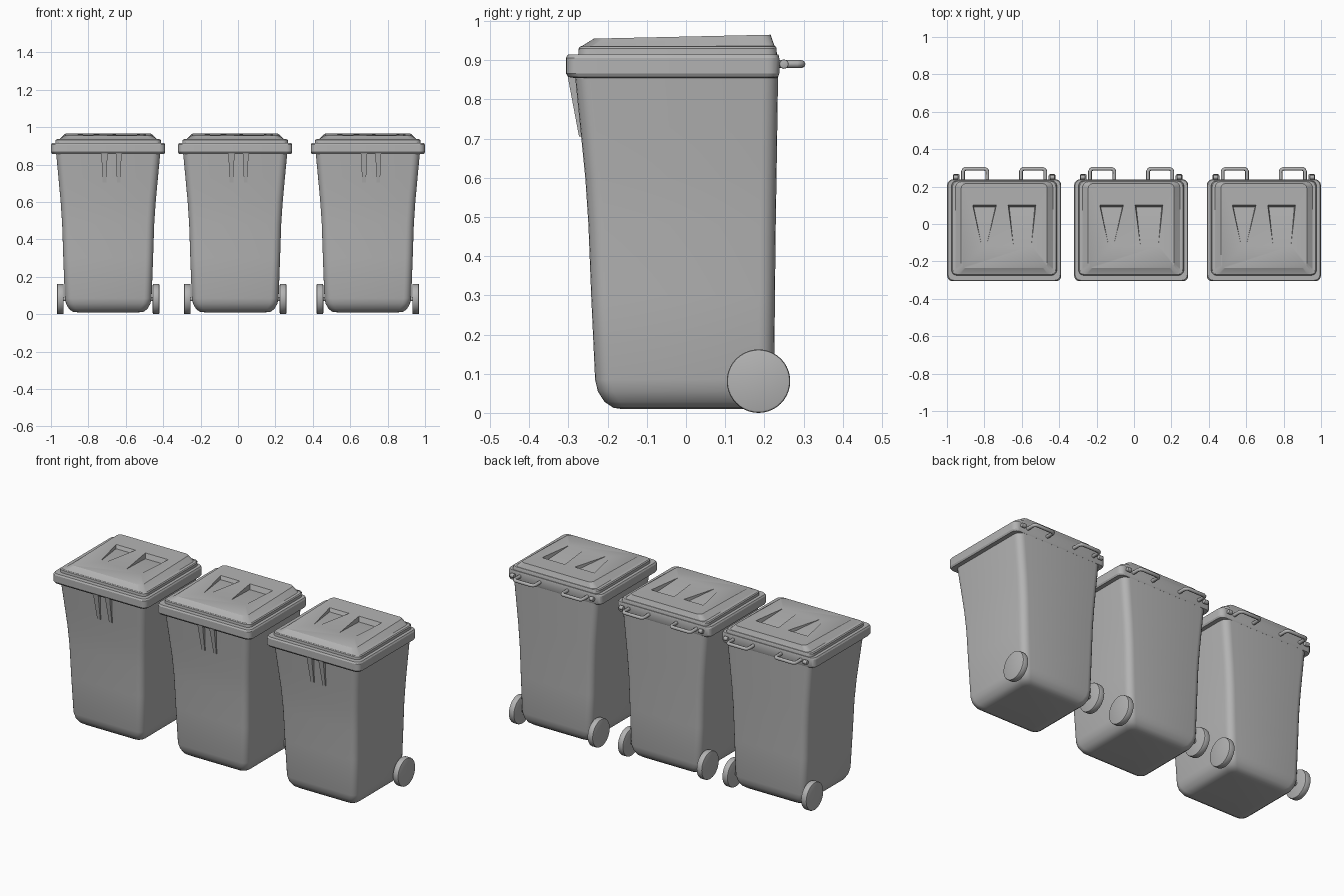
import bpy, bmesh, math
from mathutils import Matrix, Vector

cube = bpy.data.objects.get("Cube")
if cube:
    bpy.data.objects.remove(cube)

grey = bpy.data.materials.new("bin grey plastic")
grey.use_nodes = True
grey.diffuse_color = (0.45, 0.45, 0.45, 1)
grey.node_tree.nodes["Principled BSDF"].inputs["Base Color"].default_value = (0.45, 0.45, 0.45, 1)

BIN_X = (-0.694, -0.015, 0.694)
parts = []


def finish(name, bm, angle=35):
    """Turn a bmesh into a shaded object and list it as a bin part."""
    bmesh.ops.recalc_face_normals(bm, faces=bm.faces)
    mesh = bpy.data.meshes.new(name)
    bm.to_mesh(mesh)
    bm.free()
    mesh.materials.append(grey)
    ob = bpy.data.objects.new(name, mesh)
    bpy.context.collection.objects.link(ob)
    shade(ob, angle)
    parts.append(ob)
    return ob


def activate(ob):
    bpy.ops.object.select_all(action='DESELECT')
    ob.select_set(True)
    bpy.context.view_layer.objects.active = ob


def shade(ob, angle=35):
    activate(ob)
    bpy.ops.object.shade_smooth_by_angle(angle=math.radians(angle))


def loft(name, rings, angle=35, steps=5):
    """Skin rounded rectangles: (half width, front y, back y, radius, front z, back z)."""
    bm = bmesh.new()
    loops = []
    for hw, y0, y1, r, z0, z1 in rings:
        loop = []
        for q, (sx, cy) in enumerate(((1, y1 - r), (-1, y1 - r), (-1, y0 + r), (1, y0 + r))):
            for i in range(steps + 1):
                a = math.pi / 2 * (q + i / steps)
                y = cy + r * math.sin(a)
                z = z0 + (z1 - z0) * (y - y0) / (y1 - y0)
                loop.append(bm.verts.new((sx * (hw - r) + r * math.cos(a), y, z)))
        loops.append(loop)
    for low, high in zip(loops, loops[1:]):
        for i in range(len(low)):
            j = (i + 1) % len(low)
            bm.faces.new((low[i], low[j], high[j], high[i]))
    bm.faces.new(loops[0][::-1])
    bm.faces.new(loops[-1])
    return finish(name, bm, angle)


def hull(name, points):
    """Convex solid around a few corner points."""
    bm = bmesh.new()
    for p in points:
        bm.verts.new(p)
    bmesh.ops.convex_hull(bm, input=bm.verts)
    bmesh.ops.dissolve_limit(bm, angle_limit=0.01, verts=bm.verts, edges=bm.edges)
    return finish(name, bm, 20)


def cylinder_x(name, x, y, z, radius, width, segments=32, bevel=0.0):
    bm = bmesh.new()
    bmesh.ops.create_cone(bm, cap_ends=True, segments=segments, radius1=radius,
                          radius2=radius, depth=width)
    if bevel:
        rims = [e for e in bm.edges if abs(e.verts[0].co.z - e.verts[1].co.z) < 1e-5]
        bmesh.ops.bevel(bm, geom=rims, offset=bevel, segments=2, affect='EDGES', profile=0.5)
    bm.transform(Matrix.Translation((x, y, z)) @ Matrix.Rotation(math.pi / 2, 4, 'Y'))
    return finish(name, bm)


# Flared container with a rounded base
loft("bin_body", [(hw, y0, y1, r, z, z) for hw, y0, y1, r, z in (
    (0.165, -0.165, 0.165, 0.03, 0.010),
    (0.190, -0.185, 0.185, 0.035, 0.013),
    (0.210, -0.208, 0.205, 0.038, 0.028),
    (0.225, -0.225, 0.219, 0.04, 0.055),
    (0.232, -0.232, 0.225, 0.04, 0.085),
    (0.240, -0.242, 0.227, 0.04, 0.30),
    (0.246, -0.249, 0.229, 0.04, 0.48),
    (0.254, -0.257, 0.231, 0.04, 0.60),
    (0.266, -0.270, 0.233, 0.04, 0.73),
    (0.279, -0.284, 0.235, 0.04, 0.868))], 45)

# Lid with thick rim, step and raised sloping panel
lid = loft("lid", [
    (0.287, -0.287, 0.232, 0.03, 0.855, 0.855),
    (0.300, -0.300, 0.235, 0.03, 0.857, 0.857),
    (0.305, -0.306, 0.238, 0.03, 0.866, 0.866),
    (0.305, -0.306, 0.238, 0.03, 0.906, 0.906),
    (0.300, -0.301, 0.236, 0.03, 0.915, 0.915),
    (0.282, -0.275, 0.232, 0.03, 0.915, 0.915),
    (0.281, -0.274, 0.231, 0.03, 0.930, 0.930),
    (0.276, -0.270, 0.229, 0.03, 0.935, 0.935),
    (0.260, -0.266, 0.226, 0.03, 0.936, 0.936),
    (0.230, -0.235, 0.216, 0.025, 0.955, 0.965)], 25)

# Two tapering grip hollows, deepest at the back
for left, right, front_left, front_right, depth in (
        (-0.175, -0.035, -0.12, -0.095, 0.02), (0.015, 0.175, 0.05, 0.145, 0.028)):
    top, floor = 0.99, 0.962 - depth
    cutter = hull("grip_cutter", [
        (left, 0.112, top), (right, 0.112, top),
        (left + 0.012, 0.092, floor), (right - 0.012, 0.092, floor),
        (front_left, -0.12, 0.958), (front_right, -0.12, 0.958),
        (front_left, -0.12, top), (front_right, -0.12, top)])
    parts.remove(cutter)
    cutter.hide_render = True
    mod = lid.modifiers.new("grip hollow", 'BOOLEAN')
    mod.operation = 'DIFFERENCE'
    mod.solver = 'EXACT'
    mod.object = cutter
    activate(lid)
    bpy.ops.object.modifier_apply(modifier=mod.name)
    bpy.data.objects.remove(cutter)
shade(lid, 25)

# Tapered ribs under the front of the rim
for i, (x0, x1) in enumerate(((-0.037, -0.003), (0.04, 0.072))):
    hull(f"front_rib_{i + 1}", [(x, y, z) for z, front, inset in
                                ((0.87, -0.304, 0), (0.705, -0.273, 0.007))
                                for x in (x0 + inset, x1 - inset)
                                for y in (front, -0.24)])

for side, s in (("left", 1), ("right", -1)):
    # Wheel and hinge knuckle
    cylinder_x(side + "_wheel", s * 0.256, 0.185, 0.081, 0.081, 0.036, 40, 0.006)
    cylinder_x(side + "_hinge", s * 0.258, 0.25, 0.89, 0.012, 0.026, 12, 0.003)

    # Rounded loop handle at the back
    curve = bpy.data.curves.new(side + "_handle", 'CURVE')
    curve.dimensions = '3D'
    curve.bevel_depth = 0.010
    curve.bevel_resolution = 2
    curve.use_fill_caps = True
    path = [(0.09, 0.225), (0.09, 0.282), (0.095, 0.291), (0.104, 0.295),
            (0.206, 0.295), (0.215, 0.291), (0.22, 0.282), (0.22, 0.225)]
    spline = curve.splines.new('POLY')
    spline.points.add(len(path) - 1)
    for point, (x, y) in zip(spline.points, path):
        point.co = (s * x, y, 0.89, 1)
    curve.materials.append(grey)
    handle = bpy.data.objects.new(side + "_handle", curve)
    bpy.context.collection.objects.link(handle)
    activate(handle)
    bpy.ops.object.convert(target='MESH')
    handle = bpy.context.view_layer.objects.active
    shade(handle, 50)
    parts.append(handle)

# Axle between the wheels
cylinder_x("axle", 0, 0.185, 0.081, 0.012, 0.50, 12)

# Row of three bins sharing the same part meshes
for part in list(parts):
    base = part.name
    for n, x in enumerate(BIN_X):
        ob = part if n == 0 else part.copy()
        if n:
            bpy.context.collection.objects.link(ob)
        ob.name = f"bin_{n + 1}_{base}"
        ob.location = Vector((x, 0, 0))
